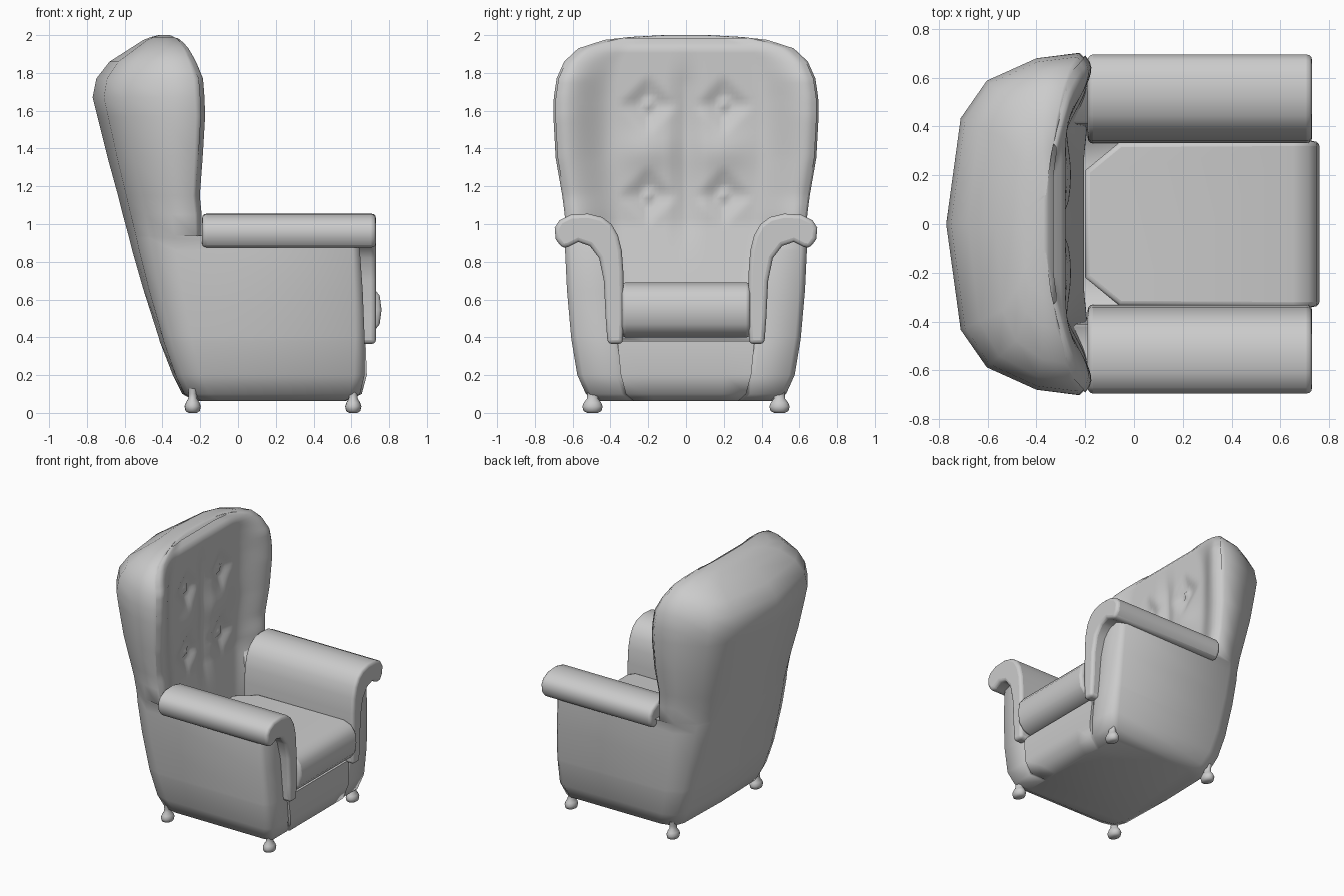
import bpy, bmesh
from math import cos, sin, pi, exp

if "Cube" in bpy.data.objects:
    bpy.data.objects.remove(bpy.data.objects["Cube"])


def finish(bm, name, bevel=0, segs=3, angle=50):
    bmesh.ops.recalc_face_normals(bm, faces=bm.faces)
    me = bpy.data.meshes.new(name)
    bm.to_mesh(me)
    bm.free()
    ob = bpy.data.objects.new(name, me)
    bpy.context.collection.objects.link(ob)
    if bevel:
        m = ob.modifiers.new("round", 'BEVEL')
        m.width, m.segments, m.limit_method = bevel, segs, 'ANGLE'
        m.angle_limit = 0.9
    bpy.ops.object.select_all(action='DESELECT')
    bpy.context.view_layer.objects.active = ob
    ob.select_set(True)
    bpy.ops.object.shade_smooth_by_angle(angle=angle * pi / 180)
    return ob


def loft(rings, name, **kw):
    bm = bmesh.new()
    vs = [[bm.verts.new(p) for p in r] for r in rings]
    n = len(vs[0])
    for a, b in zip(vs, vs[1:]):
        for i in range(n):
            bm.faces.new((a[i], a[(i + 1) % n], b[(i + 1) % n], b[i]))
    bm.faces.new(vs[0])
    bm.faces.new(vs[-1])
    return finish(bm, name, **kw)


# Upholstered shell: height, back x, front x, half width, inner x, inner width fraction
LOW = [(.062, -.22, .56, .46, .57, .6), (.10, -.295, .645, .53, .655, .6),
       (.20, -.345, .67, .575, .682, .6), (.38, -.415, .67, .605, .675, .6),
       (.40, -.42, .67, .608, -.3, .62), (.65, -.50, .66, .63, -.3, .64),
       (.86, -.56, .645, .64, -.32, .64), (.925, -.576, .63, .64, -.33, .66)]
HIGH = [(.94, -.58, -.19, .64, -.34, .88), (1.05, -.61, -.19, .642, -.34, .88),
        (1.15, -.635, -.2, .655, -.34, .88), (1.35, -.69, -.185, .69, -.34, .88),
        (1.57, -.745, -.172, .702, -.34, .88), (1.67, -.77, -.175, .70, -.34, .88),
        (1.77, -.75, -.183, .685, -.34, .88), (1.86, -.68, -.22, .645, -.33, .88),
        (1.93, -.57, -.26, .57, -.31, .88), (1.975, -.50, -.30, .43, -.33, .88),
        (1.99, -.46, -.325, .30, -.35, .88), (2.0, -.42, -.355, .12, -.36, .88)]


def ring(z, xb, xf, w, xi, k):
    d = min(xf - xb, .39 + max(0, z - .94) * .35)
    q = max(0, 1 - z / .94)          # squarer back corners towards the floor
    dip = .015 if z > .93 else 0
    half = [(xb + (.1 - .08 * q) * d, .62 + .2 * q), (xb + (.28 - .2 * q) * d, .84 + .12 * q),
            (xb + (.62 - .3 * q) * d, .97 + .03 * q), (xf - (.09 + .06 * q) * d, 1),
            (xf - dip, .95), (xf - dip, k + .04), (xf - .02 * d - dip, k), (xi, k), (xi, k * .6)]
    right = [(x, y * w, z) for x, y in half]
    left = [(x, -y, zz) for x, y, zz in reversed(right)]
    return [(xb, 0, z)] + right + [(xi, 0, z)] + left


loft([ring(*r) for r in LOW + HIGH], "upholstered_shell", angle=75)


# Tufted inner back between the wings
def at(z, col):
    for a, b in zip(HIGH, HIGH[1:]):
        if z <= b[0]:
            t = max(0, (z - a[0]) / (b[0] - a[0]))
            return a[col] + t * (b[col] - a[col])
    return HIGH[-1][col]


bm = bmesh.new()
N, M = 56, 56
grid = []
for j in range(M + 1):
    z = .5 + (1.985 - .5) * j / M
    row = []
    for i in range(N + 1):
        u = 2 * i / N - 1
        xf = at(z, 2)
        y = u * .985 * min(at(z, 3), .26 + .4 * z)
        t = min(1, max(0, (abs(u) - .55) / .38))
        t = t * t * (3 - 2 * t)
        mid = min(-.28 + .16 * max(0, 1 - z), xf - .015)
        x = mid + t * (xf - .002 - mid)
        x -= .025 * max(0, (abs(u) - .92) / .08) ** 2
        fade = min(1, max(0, (1.95 - z) / .2)) * (1 - t)
        for bz in (1.15, 1.63):
            r1 = abs(abs(y) - .2) + abs(z - bz)
            x += fade * (-.045 * max(0, 1 - r1 / .16) + .05 * max(0, 1 - r1 / .045))
        for cy in (-.2, .2):         # diamond pillows
            x += fade * .022 * exp(-((y - cy) / .14) ** 2 - ((z - 1.39) / .1) ** 2)
        x -= fade * .028 * max(0, 1 - abs(y) / .09) * exp(-((z - 1.4) / .45) ** 4)
        row.append(bm.verts.new((x, y, z)))
    grid.append(row)
for a, b in zip(grid, grid[1:]):
    for i in range(N):
        bm.faces.new((a[i], a[i + 1], b[i + 1], b[i]))
finish(bm, "tufted_back")

# Scrolled arms
HOOK = [(.335, .365), (.33, .5), (.332, .75), (.34, .86), (.36, .94), (.395, 1.0), (.445, 1.037),
        (.52, 1.055), (.61, 1.05), (.67, 1.02), (.695, .98), (.69, .92), (.655, .872),
        (.62, .88), (.57, .905), (.51, .885), (.46, .82), (.435, .7), (.425, .5), (.415, .365)]
for s, side in ((1, "left"), (-1, "right")):
    loft([[(x, s * y, z) for y, z in HOOK] for x in (-.19, .73)], side + "_arm",
         bevel=.022)

# Seat cushion with clipped back corners and rolled front
LAYERS = [(.40, .66), (.425, .715), (.47, .75), (.545, .76), (.62, .75), (.665, .715), (.69, .65)]
PLAN = [(-.2, -.22), (-.06, -.335), (1, -.34), (1, .34), (-.06, .335), (-.2, .22)]
loft([[(min(x, f), y, z) for x, y in PLAN] for z, f in LAYERS], "seat_cushion", bevel=.02)

# Turned feet
FOOT = [(.022, .0), (.038, .01), (.043, .035), (.036, .055), (.024, .075), (.022, .1), (.026, .13)]
for x in (-.24, .61):
    for y in (-.495, .495):
        loft([[(x + r * cos(a * pi / 8), y + 1.25 * r * sin(a * pi / 8), z)
               for a in range(16)] for r, z in FOOT], "foot")
